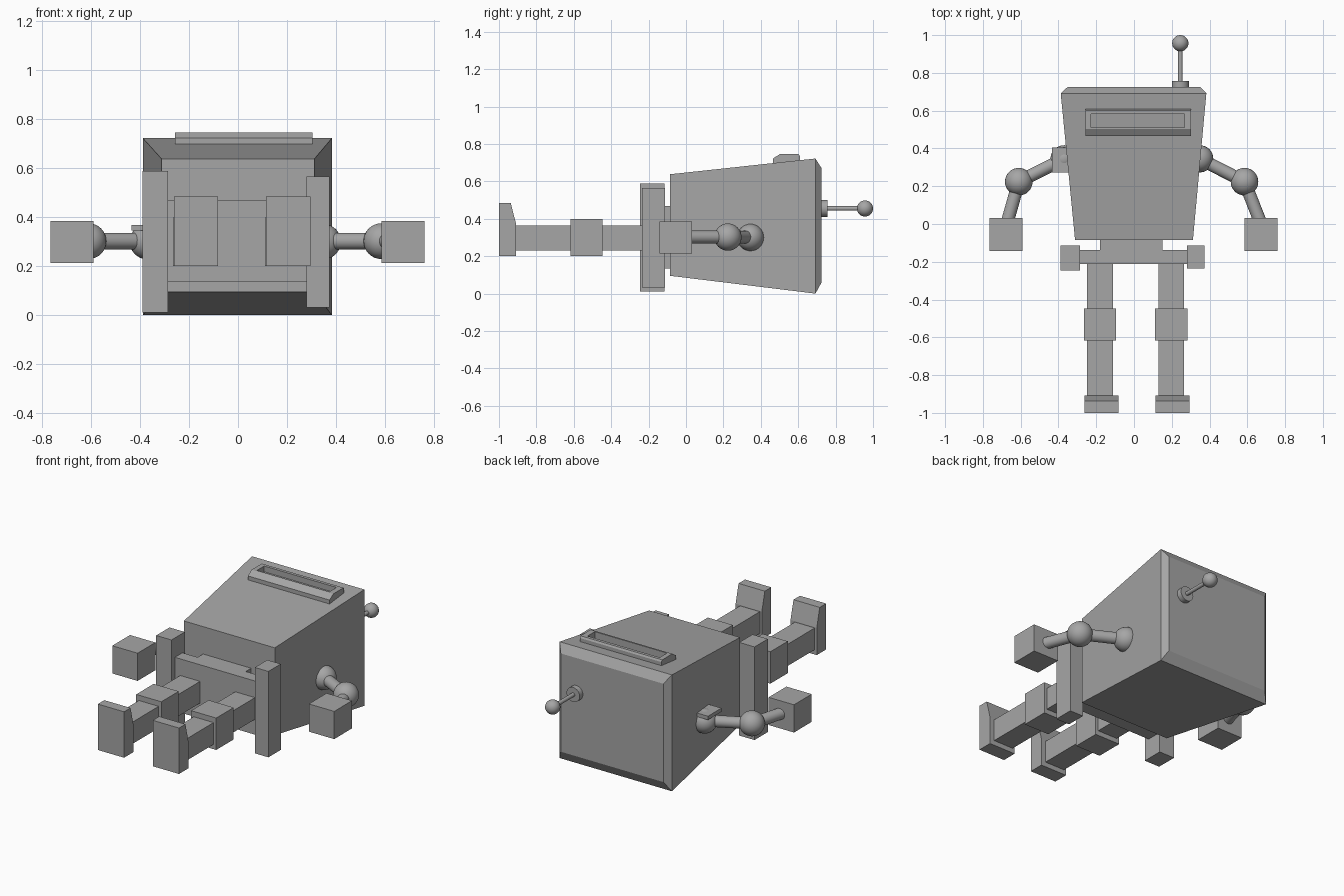
import bpy, bmesh
from mathutils import Vector

if "Cube" in bpy.data.objects:
    bpy.data.objects.remove(bpy.data.objects["Cube"])

grey = bpy.data.materials.new("plain grey")
grey.diffuse_color = (0.38, 0.38, 0.38, 1)
grey.use_nodes = True
grey.node_tree.nodes["Principled BSDF"].inputs["Base Color"].default_value = grey.diffuse_color


def finish(name, bm, smooth=False):
    bmesh.ops.recalc_face_normals(bm, faces=bm.faces)
    me = bpy.data.meshes.new(name)
    bm.to_mesh(me)
    bm.free()
    me.materials.append(grey)
    ob = bpy.data.objects.new(name, me)
    bpy.context.collection.objects.link(ob)
    if smooth:
        bpy.ops.object.select_all(action='DESELECT')
        ob.select_set(True)
        bpy.context.view_layer.objects.active = ob
        bpy.ops.object.shade_smooth_by_angle()
    return ob


def loft(name, sections):
    """Rectangular sections (y, x0, x1, z0, z1) joined along y."""
    bm = bmesh.new()
    rings = [[bm.verts.new(p) for p in ((x0, y, z0), (x1, y, z0), (x1, y, z1), (x0, y, z1))]
             for y, x0, x1, z0, z1 in sections]
    for a, b in zip(rings, rings[1:]):
        for i in range(4):
            j = (i + 1) % 4
            bm.faces.new((a[i], a[j], b[j], b[i]))
    bm.faces.new(rings[0])
    bm.faces.new(rings[-1])
    return finish(name, bm)


def box(name, x0, x1, y0, y1, z0, z1):
    return loft(name, [(y0, x0, x1, z0, z1), (y1, x0, x1, z0, z1)])


def prism(name, x0, x1, profile):
    """Extrude a (y, z) profile along x."""
    bm = bmesh.new()
    f = bm.faces.new([bm.verts.new((x0, y, z)) for y, z in profile])
    ext = bmesh.ops.extrude_face_region(bm, geom=[f])["geom"]
    for v in ext:
        if isinstance(v, bmesh.types.BMVert):
            v.co.x = x1
    return finish(name, bm)


def ball(name, centre, r):
    bm = bmesh.new()
    bmesh.ops.create_uvsphere(bm, u_segments=32, v_segments=16, radius=r)
    bmesh.ops.translate(bm, verts=bm.verts, vec=centre)
    return finish(name, bm, True)


def rod(name, a, b, r):
    a, b = Vector(a), Vector(b)
    bm = bmesh.new()
    bmesh.ops.create_cone(bm, cap_ends=True, segments=32, radius1=r, radius2=r, depth=(b - a).length)
    bmesh.ops.rotate(bm, verts=bm.verts, matrix=(b - a).to_track_quat('Z', 'Y').to_matrix())
    bmesh.ops.translate(bm, verts=bm.verts, vec=(a + b) / 2)
    return finish(name, bm, True)


# Tapered body with a bevelled head end
loft("body", [(-0.085, -0.312, 0.312, 0.095, 0.638),
              (0.692, -0.388, 0.383, 0.0, 0.722),
              (0.725, -0.352, 0.352, 0.06, 0.67)])

# Visor frame: four bars around a slot, sloped on the lower edge
prism("visor_lower", -0.258, 0.303, [(0.465, 0.69), (0.465, 0.722), (0.502, 0.746), (0.512, 0.746), (0.512, 0.69)])
prism("visor_upper", -0.258, 0.303, [(0.583, 0.69), (0.583, 0.746), (0.602, 0.746), (0.609, 0.735), (0.609, 0.69)])
side = [(0.505, 0.69), (0.505, 0.746), (0.59, 0.746), (0.59, 0.69)]
prism("visor_left", -0.258, -0.228, side)
prism("visor_right", 0.268, 0.303, side)

# Waist, pelvis and hip plates
box("waist", -0.18, 0.15, -0.145, -0.08, 0.135, 0.468)
box("pelvis", -0.29, 0.285, -0.212, -0.138, 0.135, 0.468)
box("left_hip_plate", -0.39, -0.285, -0.245, -0.115, 0.01, 0.588)
box("right_hip_plate", 0.28, 0.373, -0.235, -0.113, 0.032, 0.565)

# Legs, knees and feet
for s, cx in (("left", -0.18), ("right", 0.197)):
    box(s + "_leg", cx - 0.068, cx + 0.068, -0.92, -0.2, 0.23, 0.365)
    box(s + "_knee", cx - 0.086, cx + 0.086, -0.618, -0.447, 0.2, 0.398)
    dx = -0.172 if s == "left" else 0.205
    prism(s + "_foot", dx - 0.09, dx + 0.09,
          [(-1.0, 0.2), (-1.0, 0.485), (-0.937, 0.485), (-0.908, 0.37), (-0.908, 0.2)])

# Arms with ball joints and cube hands
for s, sh, el, wr, hx in (("left", -0.37, -0.61, -0.668, -0.677), ("right", 0.348, 0.585, 0.665, 0.673)):
    ball(s + "_shoulder", (sh, 0.345, 0.3), 0.072)
    ball(s + "_elbow", (el, 0.224, 0.302), 0.073)
    rod(s + "_upper_arm", (sh, 0.345, 0.302), (el, 0.224, 0.302), 0.034)
    rod(s + "_forearm", (el, 0.224, 0.302), (wr, 0.02, 0.302), 0.034)
    box(s + "_hand", hx - 0.087, hx + 0.087, -0.142, 0.032, 0.213, 0.385)
box("left_shoulder_plate", -0.434, -0.34, 0.272, 0.404, 0.345, 0.368)

# Antenna
rod("antenna_base", (0.245, 0.715, 0.455), (0.245, 0.757, 0.455), 0.045)
rod("antenna_rod", (0.245, 0.74, 0.455), (0.245, 0.96, 0.455), 0.012)
ball("antenna_tip", (0.245, 0.957, 0.455), 0.043)
